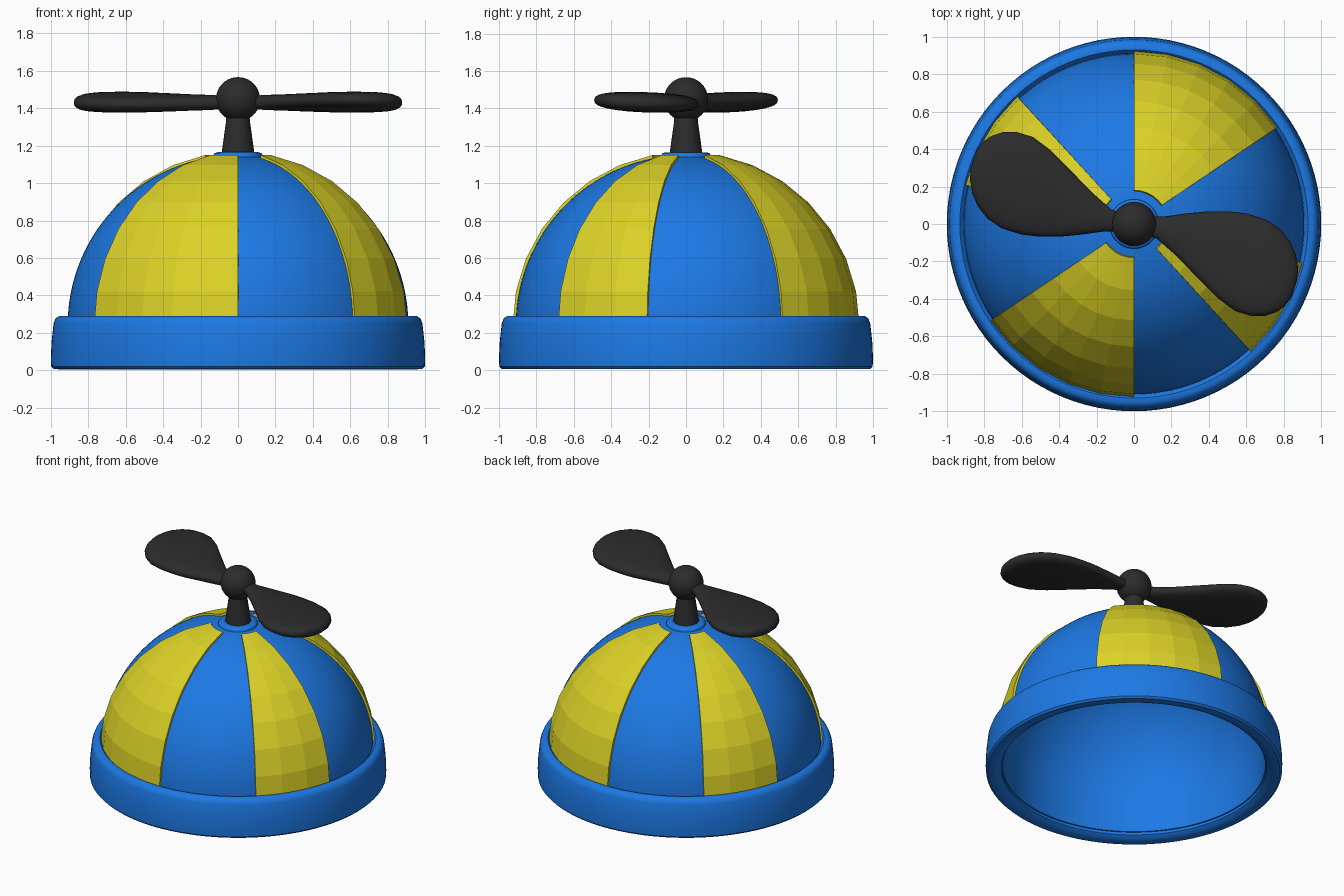
import bpy, bmesh, math
from math import sin, cos, pi, radians

if "Cube" in bpy.data.objects:
    bpy.data.objects.remove(bpy.data.objects["Cube"])


def material(name, rgb):
    m = bpy.data.materials.new(name)
    m.diffuse_color = (*rgb, 1)
    m.use_nodes = True
    m.node_tree.nodes["Principled BSDF"].inputs["Base Color"].default_value = m.diffuse_color
    return m


BLUE = material("blue", (0.012, 0.19, 0.78))
YELLOW = material("yellow", (0.72, 0.65, 0.02))
BLACK = material("black", (0.025, 0.025, 0.025))


def make(name, verts, faces, mat, smooth=40):
    me = bpy.data.meshes.new(name)
    me.from_pydata(verts, [], faces)
    bm = bmesh.new()
    bm.from_mesh(me)
    bmesh.ops.remove_doubles(bm, verts=bm.verts, dist=1e-5)
    bmesh.ops.recalc_face_normals(bm, faces=bm.faces)
    bm.to_mesh(me)
    bm.free()
    ob = bpy.data.objects.new(name, me)
    bpy.context.collection.objects.link(ob)
    me.materials.append(mat)
    if smooth:
        bpy.ops.object.select_all(action='DESELECT')
        ob.select_set(True)
        bpy.context.view_layer.objects.active = ob
        bpy.ops.object.shade_smooth_by_angle(angle=radians(smooth))
    return ob


def lathe(name, profile, mat, segs=96, closed=False):
    n = len(profile)
    verts = [(r * cos(2 * pi * s / segs), r * sin(2 * pi * s / segs), z)
             for s in range(segs) for r, z in profile]
    faces = []
    for s in range(segs):
        a, b = s * n, (s + 1) % segs * n
        for i in range(n if closed else n - 1):
            j = (i + 1) % n
            faces.append((a + i, b + i, b + j, a + j))
    return make(name, verts, faces, mat)


def arc(r, cz, start, end, n):
    return [(max(0, r * cos(radians(start + (end - start) * i / n))),
             cz + r * sin(radians(start + (end - start) * i / n))) for i in range(n + 1)]


CZ = 0.24

# Hollow dome shell: outer skin down, then inner skin back up
lathe("dome", arc(0.91, CZ, 90, 0, 32) + [(0.91, 0.05), (0.885, 0.05)]
      + arc(0.885, CZ, 0, 90, 32), BLUE)

# Rolled brim band
lathe("brim", [(0.895, 0.03), (0.92, 0.012), (0.95, 0.005), (0.985, 0.007), (0.998, 0.02),
               (1.0, 0.06), (0.996, 0.15), (0.985, 0.25), (0.975, 0.277), (0.955, 0.29),
               (0.93, 0.29), (0.915, 0.275), (0.9, 0.25)], BLUE, closed=True)


# Faceted yellow panels
def panel(name, a0, a1, cols, rows=8):
    verts, faces = [], []
    for i in range(cols + 1):
        a = radians(a0 + (a1 - a0) * i / cols)
        for r, z in arc(0.927, CZ, 0, 78.75, rows - 1):
            verts.append((r * cos(a), r * sin(a), z))
    for i in range(cols):
        for j in range(rows - 1):
            k = i * rows + j
            faces.append((k, k + rows, k + rows + 1, k + 1))
    ob = make(name, verts, faces, YELLOW, smooth=0)
    if ob.data.polygons[0].normal.dot(ob.data.polygons[0].center) < 0:
        ob.data.flip_normals()
    mod = ob.modifiers.new("thickness", 'SOLIDIFY')
    mod.thickness = 0.03
    mod.offset = -1


for side, turn in (("back", 0), ("front", 180)):
    panel(side + "_wide_panel", 34 + turn, 90 + turn, 5)
    panel(side + "_narrow_panel", 132.5 + turn, 167 + turn, 3)

# Crown button, stem and hub
lathe("crown_button", [(0, 1.165), (0.11, 1.165), (0.125, 1.16), (0.132, 1.15), (0.132, 1.12)],
      BLUE, 48)
lathe("stem", [(0.088, 1.13), (0.086, 1.17), (0.075, 1.25), (0.065, 1.32), (0.058, 1.4)], BLACK, 48)
lathe("hub", arc(0.118, 1.448, -90, 90, 20), BLACK, 40)

# Propeller blades lofted from oval sections: (distance, low edge, high edge, half thickness)
SECTIONS = [(0.03, -0.03, 0.055, 0.03), (0.14, -0.035, 0.09, 0.04), (0.25, -0.08, 0.145, 0.043),
            (0.356, -0.133, 0.193, 0.047), (0.45, -0.18, 0.225, 0.05), (0.55, -0.23, 0.247, 0.053),
            (0.66, -0.266, 0.25, 0.054), (0.75, -0.263, 0.225, 0.053), (0.82, -0.24, 0.18, 0.05),
            (0.87, -0.202, 0.125, 0.044), (0.905, -0.155, 0.06, 0.033), (0.922, -0.1, 0.0, 0.018)]


def blade(name, angle, n=28):
    c, s = cos(radians(angle)), sin(radians(angle))
    verts = []
    for u, lo, hi, t in SECTIONS:
        for k in range(n):
            a = 2 * pi * k / n
            v = (lo + hi) / 2 + (hi - lo) / 2 * cos(a)
            z = 1.432 + t * math.copysign(abs(sin(a)) ** 0.75, sin(a)) - 0.05 * v
            verts.append((u * c - v * s, u * s + v * c, z))
    m = len(SECTIONS)
    faces = [(i * n + k, i * n + (k + 1) % n, (i + 1) * n + (k + 1) % n, (i + 1) * n + k)
             for i in range(m - 1) for k in range(n)]
    faces += [tuple(range(n)), tuple(range((m - 1) * n, m * n))]
    make(name, verts, faces, BLACK, 60)


blade("right_blade", -18.8)
blade("left_blade", 161.2)
